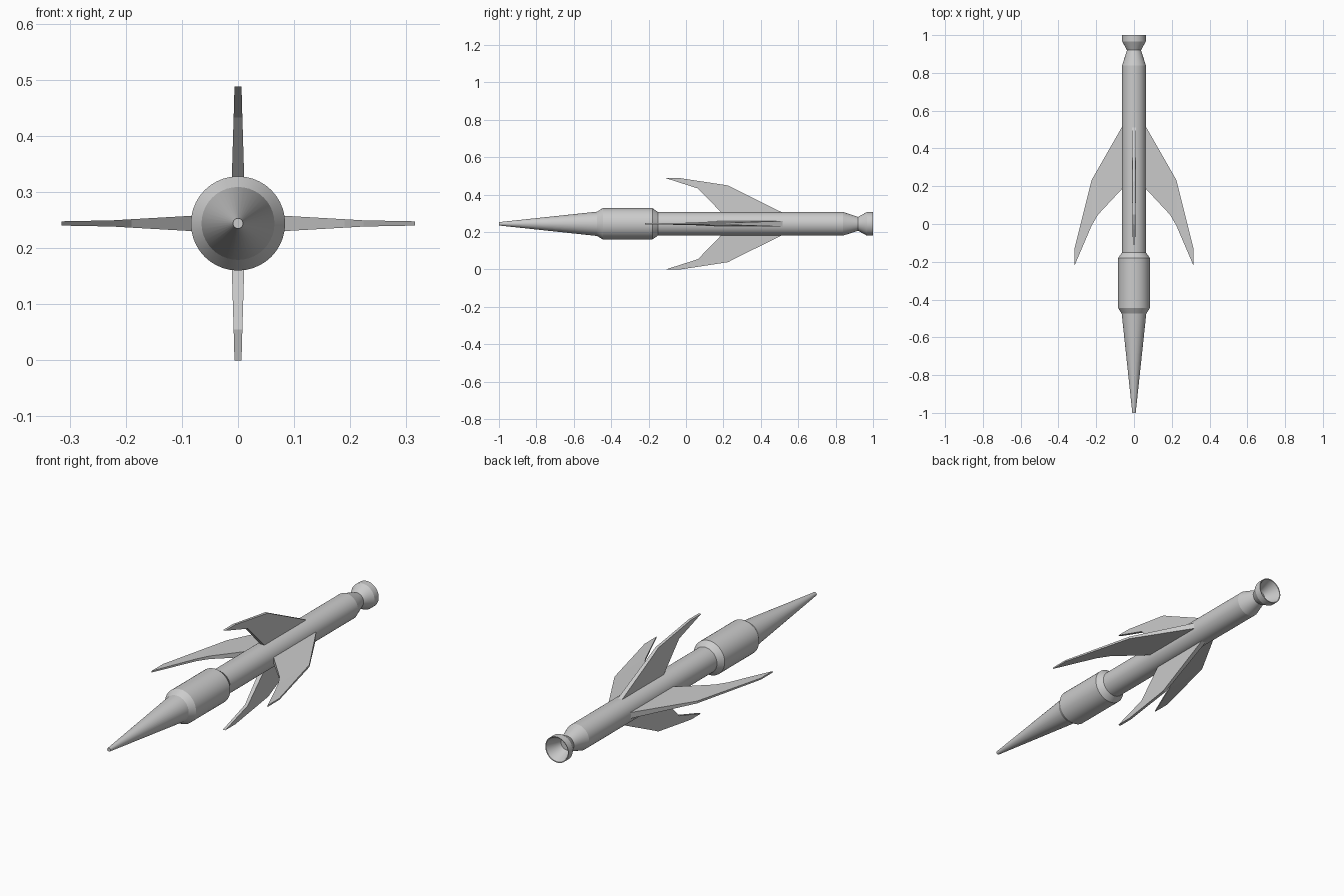
import bpy, bmesh
from math import cos, sin, pi, radians

if "Cube" in bpy.data.objects:
    bpy.data.objects.remove(bpy.data.objects["Cube"])

AXIS_Z = 0.244
SIDES = 40


def finish(name, bm, smooth):
    me = bpy.data.meshes.new(name)
    bm.to_mesh(me)
    bm.free()
    ob = bpy.data.objects.new(name, me)
    ob.location.z = AXIS_Z
    bpy.context.collection.objects.link(ob)
    if smooth:
        bpy.ops.object.select_all(action='DESELECT')
        ob.select_set(True)
        bpy.context.view_layer.objects.active = ob
        bpy.ops.object.shade_smooth_by_angle(angle=radians(15))
    return ob


def lathe(name, profile):
    """Revolve (y, radius) points around the long axis."""
    bm = bmesh.new()
    rings = [[bm.verts.new((r * cos(2 * pi * j / SIDES), y, r * sin(2 * pi * j / SIDES)))
              for j in range(SIDES)] for y, r in profile]
    for a, b in zip(rings, rings[1:]):
        for j in range(SIDES):
            k = (j + 1) % SIDES
            bm.faces.new((a[j], b[j], b[k], a[k]))
    bmesh.ops.remove_doubles(bm, verts=bm.verts, dist=1e-5)
    return finish(name, bm, True)


def fin(name, stations, angle):
    """Swept fin from (radius, lead_y, trail_y, half_thickness) stations."""
    bm = bmesh.new()
    c, s = cos(angle), sin(angle)
    loops = []
    for r, lead, trail, t in stations:
        loops.append([bm.verts.new((r * c - w * s, y, r * s + w * c))
                      for y, w in ((lead, -t), (trail, -t), (trail, t), (lead, t))])
    for a, b in zip(loops, loops[1:]):
        for j in range(4):
            k = (j + 1) % 4
            bm.faces.new((a[j], a[k], b[k], b[j]))
    bm.faces.new(loops[0])
    bm.faces.new(loops[-1])
    bmesh.ops.recalc_face_normals(bm, faces=bm.faces)
    return finish(name, bm, False)


# Hull sections
lathe("nose_cone", [(-1, 0), (-1, 0.009), (-0.475, 0.065)])
lathe("front_collar", [(-0.475, 0.065), (-0.445, 0.084), (-0.18, 0.084), (-0.15, 0.063)])
lathe("body_tube", [(-0.15, 0.063), (0.84, 0.063), (0.92, 0.037)])

# Open exhaust bell with its inner wall
lathe("exhaust_nozzle", [(0.92, 0.037), (0.967, 0.063), (1.0, 0.063),
                         (0.999, 0.059), (0.925, 0.03), (0.925, 0)])

# Long side fins and shorter upright fins
side = [(0.05, 0.2, 0.538, 0.0155), (0.19, 0.05, 0.293, 0.0075),
        (0.224, -0.008, 0.233, 0.0055), (0.315, -0.22, -0.13, 0.0038)]
upright = [(0.05, 0.199, 0.536, 0.012), (0.189, 0.064, 0.255, 0.0078),
           (0.205, 0.014, 0.225, 0.0073), (0.244, -0.108, -0.03, 0.0063)]
for name, shape, quarter in (("right_fin", side, 0), ("top_fin", upright, 1),
                             ("left_fin", side, 2), ("bottom_fin", upright, 3)):
    fin(name, shape, quarter * pi / 2)
